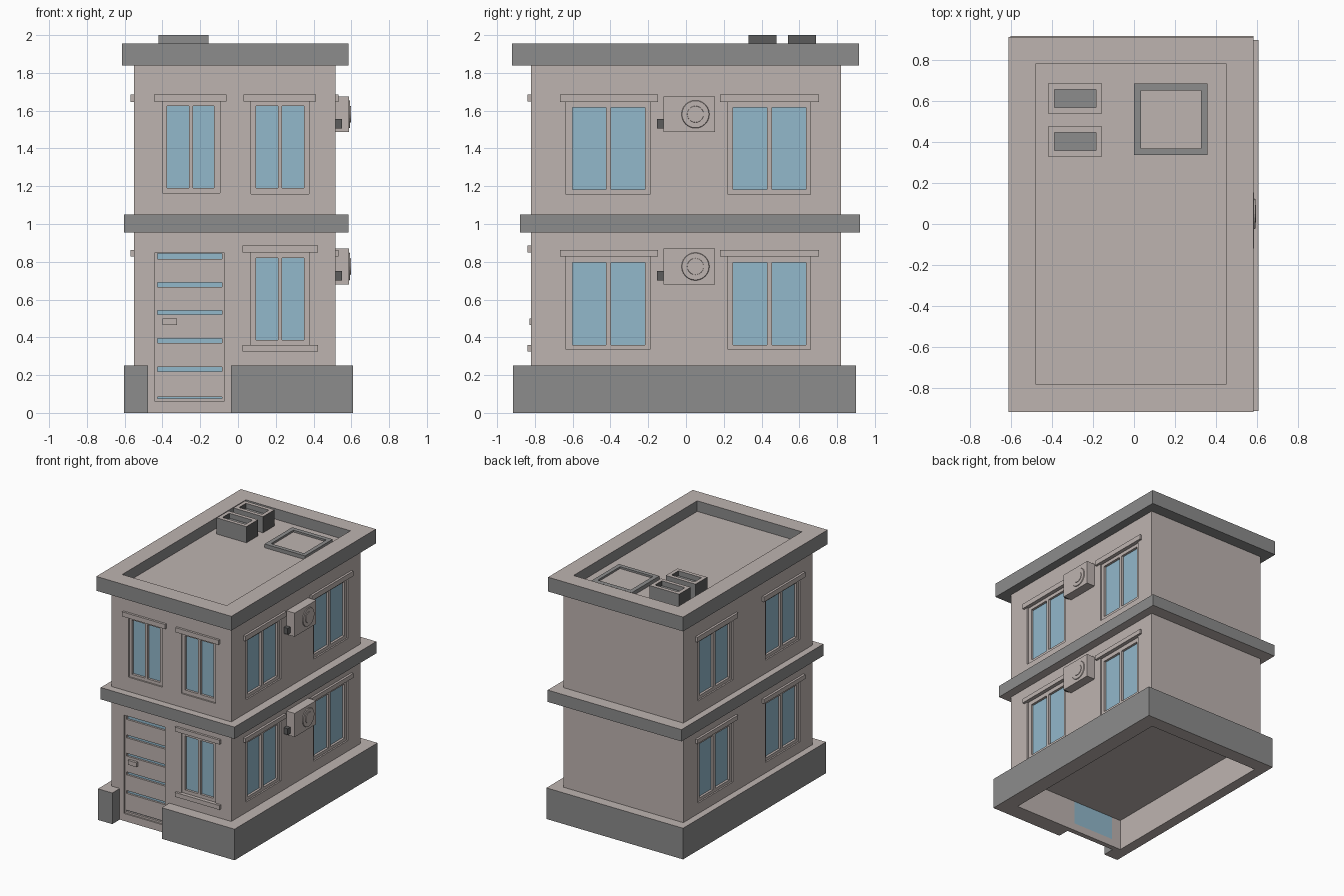
import bpy, bmesh
from mathutils import Matrix, Vector

if "Cube" in bpy.data.objects:
    bpy.data.objects.remove(bpy.data.objects["Cube"])


def material(name, r, g, b):
    m = bpy.data.materials.new(name)
    m.diffuse_color = (r, g, b, 1)
    m.use_nodes = True
    m.node_tree.nodes["Principled BSDF"].inputs["Base Color"].default_value = m.diffuse_color
    return m


BEIGE = material("beige plaster", 0.515, 0.456, 0.434)
GREY = material("grey concrete", 0.262, 0.262, 0.262)
DARK = material("dark grey", 0.107, 0.107, 0.107)
BLUE = material("blue glass", 0.287, 0.479, 0.597)

# wall faces
XL, XR, YF, YB = -0.55, 0.515, -0.82, 0.82


def finish(name, bm, mats, rule=None):
    bmesh.ops.recalc_face_normals(bm, faces=bm.faces)
    if rule:
        for f in bm.faces:
            f.material_index = rule(f.normal, f.calc_center_median())
    me = bpy.data.meshes.new(name)
    bm.to_mesh(me)
    bm.free()
    for m in mats:
        me.materials.append(m)
    ob = bpy.data.objects.new(name, me)
    bpy.context.collection.objects.link(ob)
    return ob


def boxes(name, pairs, mats, rule=None):
    """One object from boxes, each given by two opposite corners."""
    bm = bmesh.new()
    for a, b in pairs:
        a, b = Vector(a), Vector(b)
        size = [abs(p - q) for p, q in zip(a, b)]
        bmesh.ops.create_cube(bm, size=1, matrix=Matrix.Translation((a + b) / 2) @ Matrix.Diagonal((*size, 1)))
    return finish(name, bm, mats, rule)


def ring(name, outer, inner, z0, z1, mats, rule=None):
    """Rectangular collar; outer and inner are x0, y0, x1, y1."""
    bm = bmesh.new()
    loops = []
    for x0, y0, x1, y1 in (outer, inner):
        for z in (z0, z1):
            loops.append([bm.verts.new((x, y, z)) for x, y in ((x0, y0), (x1, y0), (x1, y1), (x0, y1))])
    ob, ot, ib, it = loops
    for p, q in ((ob, ot), (ot, it), (it, ib), (ib, ob)):
        for i in range(4):
            j = (i + 1) % 4
            bm.faces.new((p[i], p[j], q[j], q[i]))
    return finish(name, bm, mats, rule)


def place(side, u, d, z):
    """Point on a wall: u along it, d outwards from it."""
    if side == "front":
        return (u, YF - d, z)
    return (XR + d, u, z) if side == "right" else (XL - d, u, z)


def panel(side, u0, u1, z0, z1, d0, d1):
    return place(side, u0, d0, z0), place(side, u1, d1, z1)


def top_beige(n, c):
    return 0 if n.z > 0.5 else 1


cuts = []


def window(name, side, frame, glass, lintel, sill=None):
    u0, u1, z0, z1 = frame
    g0, m0, m1, g1, gz0, gz1 = glass
    l0, l1, lz0, lz1 = lintel
    cuts.append(panel(side, u0, u1, z0, z1, -0.04, 0.05))
    P = lambda *a: panel(side, *a)
    d0, d1 = -0.04, -0.012
    boxes(name + "_frame", [P(u0, u1, z0, gz0, d0, d1), P(u0, u1, gz1, z1, d0, d1),
                            P(u0, g0, gz0, gz1, d0, d1), P(g1, u1, gz0, gz1, d0, d1),
                            P(m0, m1, gz0, gz1, d0, d1)], [BEIGE])
    boxes(name + "_glass", [P(g0, m0, gz0, gz1, -0.04, -0.031), P(m1, g1, gz0, gz1, -0.04, -0.031)], [BLUE])
    boxes(name + "_lintel", [P(l0, l1, lz0, lz1, -0.01, 0.018)], [BEIGE])
    if sill:
        boxes(name + "_sill", [P(l0, l1, *sill, -0.01, 0.018)], [BEIGE])


# front windows
window("front_upper_left_window", "front", (-0.40, -0.095, 1.165, 1.648),
       (-0.376, -0.26, -0.238, -0.127, 1.19, 1.625), (-0.445, -0.06, 1.648, 1.685))
window("front_upper_right_window", "front", (0.07, 0.376, 1.16, 1.648),
       (0.095, 0.212, 0.233, 0.35, 1.19, 1.625), (0.03, 0.413, 1.648, 1.685))
window("front_lower_window", "front", (0.07, 0.376, 0.36, 0.85),
       (0.095, 0.212, 0.233, 0.35, 0.387, 0.82), (0.025, 0.423, 0.85, 0.885), (0.325, 0.36))

# side windows, the left wall being the right one turned round
for side, s in (("right", 1), ("left", -1)):
    for level, zs in (("upper", (1.156, 1.645, 1.183, 1.618, 1.685)), ("lower", (0.335, 0.828, 0.36, 0.795, 0.863))):
        for end, us in (("a", (-0.635, -0.19, -0.6, -0.423, -0.397, -0.217, -0.667, -0.148)),
                        ("b", (0.222, 0.66, 0.249, 0.43, 0.455, 0.635, 0.18, 0.704))):
            u = [s * v for v in us]
            window(f"{side}_{level}_window_{end}", side, (u[0], u[1], zs[0], zs[1]),
                   (u[2], u[3], u[4], u[5], zs[2], zs[3]), (u[6], u[7], zs[1], zs[4]))

# walls with window and door openings
D0, D1 = -0.44, -0.073
cuts.append(panel("front", D0, D1, 0.1, 0.85, -0.04, 0.05))
walls = boxes("walls", [((XL, YF, 0.25), (XR, YB, 1.85))], [BEIGE])
cutter = boxes("opening_cutter", cuts, [BEIGE])
cutter.hide_render = True
mod = walls.modifiers.new("openings", "BOOLEAN")
mod.operation, mod.solver, mod.object = "DIFFERENCE", "EXACT", cutter
bpy.context.view_layer.objects.active = walls
bpy.ops.object.modifier_apply(modifier=mod.name)
bpy.data.objects.remove(cutter)

# plinth: hollow, with a gap for the door
N0, N1 = -0.477, -0.037
outline = [(N1, -0.915), (0.61, -0.915), (0.61, 0.90), (-0.604, 0.90), (-0.604, -0.915), (N0, -0.915),
           (N0, -0.78), (-0.52, -0.78), (-0.52, 0.79), (0.485, 0.79), (0.485, -0.78), (N1, -0.78)]
bm = bmesh.new()
base = bm.faces.new([bm.verts.new((x, y, 0)) for x, y in outline])
up = bmesh.ops.extrude_face_region(bm, geom=[base], use_keep_orig=True)["geom"]
bmesh.ops.translate(bm, vec=(0, 0, 0.25), verts=[v for v in up if isinstance(v, bmesh.types.BMVert)])


def plinth_rule(n, c):
    inside = -0.53 < c.x < 0.5 and -0.79 < c.y < 0.8
    return 0 if abs(n.z) > 0.5 or inside else 1


finish("plinth", bm, [BEIGE, GREY], plinth_rule)

# door: surround below the wall, glass sheet behind slats, handle
F = lambda *a: panel("front", *a)
boxes("door_surround", [F(N0, D0, 0, 0.25, -0.04, 0), F(D1, N1, 0, 0.25, -0.04, 0), F(D0, D1, 0, 0.06, -0.04, 0)], [BEIGE])
boxes("door_glass", [F(D0, D1, 0.06, 0.85, -0.036, -0.028)], [BLUE])
strips = [(0.075, 0.085), (0.22, 0.243), (0.37, 0.393), (0.52, 0.543), (0.667, 0.69), (0.815, 0.845)]
edges = [0.06] + [z for s in strips for z in s] + [0.85]
slats = [F(-0.425, -0.085, edges[i], edges[i + 1], -0.028, -0.012) for i in range(0, len(edges), 2)]
slats += [F(D0, -0.425, 0.06, 0.85, -0.028, -0.012), F(-0.085, D1, 0.06, 0.85, -0.028, -0.012)]
boxes("door_slats", slats, [BEIGE])
boxes("door_handle", [F(-0.40, -0.323, 0.465, 0.50, -0.012, 0.008)], [BEIGE])

# middle ledge and roof parapet
ring("middle_ledge", (-0.604, -0.88, 0.585, 0.92), (XL + 0.02, YF + 0.045, XR - 0.045, YB - 0.02),
     0.955, 1.05, [BEIGE, GREY], lambda n, c: 0 if abs(n.z) > 0.5 else 1)
ring("roof_parapet", (-0.615, -0.92, 0.585, 0.915), (-0.48, -0.785, 0.45, 0.785), 1.84, 1.955, [BEIGE, GREY], top_beige)
boxes("roof_floor", [((-0.48, -0.785, 1.845), (0.45, 0.785, 1.87))], [BEIGE])

# chimneys
for i, y in enumerate((0.33, 0.54)):
    ring(f"chimney_{i + 1}", (-0.42, y, -0.156, y + 0.148), (-0.39, y + 0.03, -0.185, y + 0.118), 1.865, 2.0,
         [BEIGE, GREY, DARK], lambda n, c: 0 if n.z > 0.5 else 2 if abs(n.x) > 0.5 else 1)
    boxes(f"chimney_{i + 1}_floor", [((-0.39, y + 0.03, 1.865), (-0.185, y + 0.118, 1.96))], [GREY])

# roof hatch
ring("hatch_frame", (0, 0.337, 0.36, 0.688), (0.035, 0.37, 0.327, 0.652), 1.865, 1.9, [GREY])
boxes("hatch_lid", [((0.035, 0.37, 1.865), (0.327, 0.652, 1.885))], [BEIGE])

# air conditioners on the right wall
for level, z in (("upper", 1.486), ("lower", 0.68)):
    boxes(f"{level}_air_conditioner", [((XR - 0.01, -0.12, z), (0.588, 0.153, z + 0.19))], [BEIGE])
    boxes(f"{level}_valve", [((XR - 0.01, -0.154, z + 0.02), (0.55, -0.12, z + 0.07))], [DARK])
    bm = bmesh.new()
    for r, x in ((0.075, 0.59), (0.045, 0.594)):
        bmesh.ops.create_cone(bm, cap_ends=True, segments=24, radius1=r, radius2=r * 0.95, depth=0.008,
                              matrix=Matrix.Translation((x, 0.05, z + 0.095)) @ Matrix.Rotation(1.5707963, 4, "Y"))
    finish(f"{level}_fan_cover", bm, [BEIGE])
